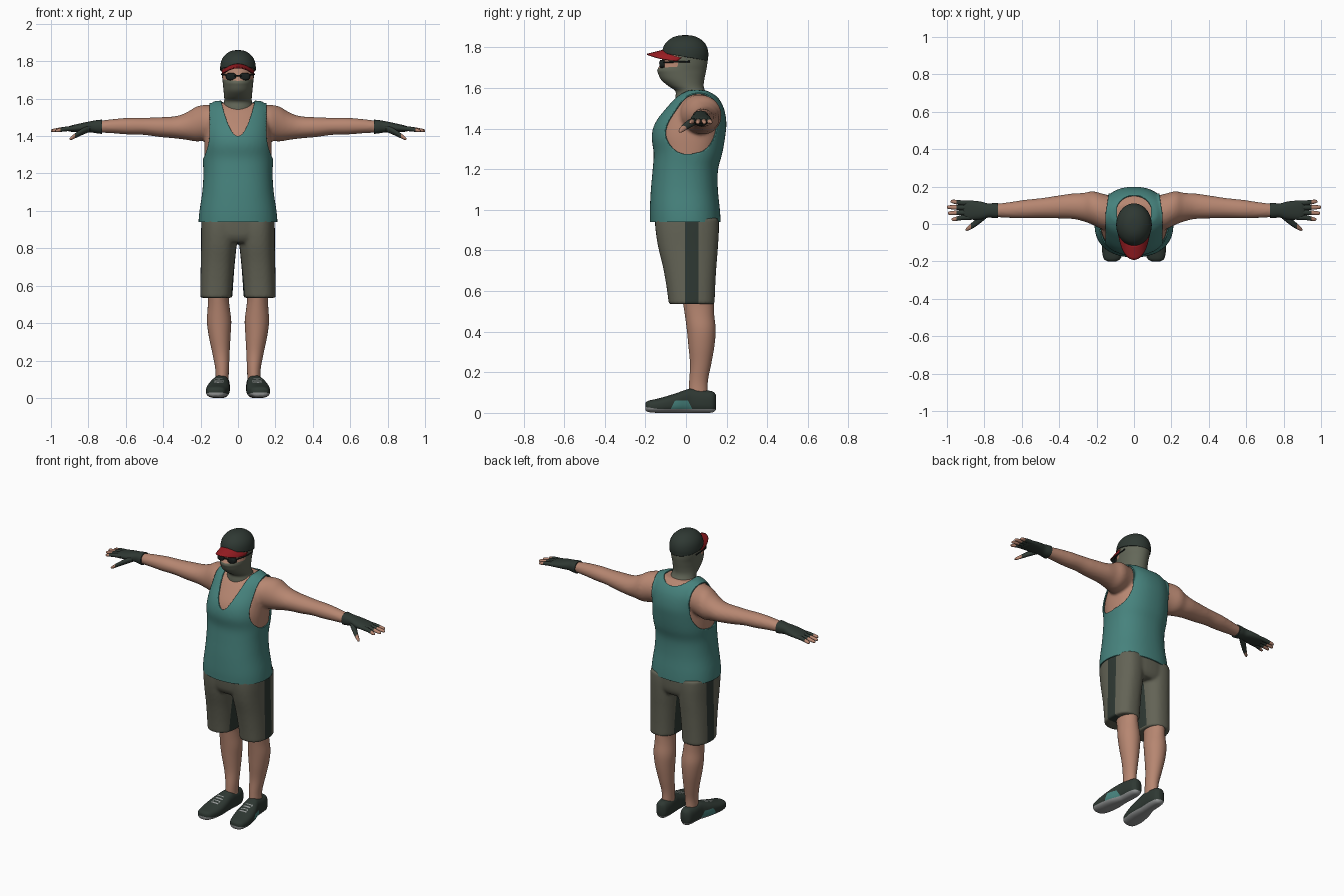
import bpy, bmesh, math
from math import sin, cos, pi, copysign

if "Cube" in bpy.data.objects:
    bpy.data.objects.remove(bpy.data.objects["Cube"])


def mat(name, r, g, b):
    m = bpy.data.materials.new(name)
    m.diffuse_color = (r, g, b, 1)
    m.use_nodes = True
    m.node_tree.nodes["Principled BSDF"].inputs["Base Color"].default_value = m.diffuse_color
    return m


SKIN = mat("skin", .47, .24, .165)
TEAL = mat("teal cloth", .062, .225, .205)
KHAKI = mat("khaki cloth", .125, .125, .092)
DARK = mat("dark green", .028, .04, .033)
MASK = mat("mask grey green", .127, .138, .1)
RED = mat("red", .31, .012, .016)
SOLE = mat("sole grey", .3, .31, .31)
LENS = mat("lens black", .01, .014, .013)


def loft(bm, rings, axis="z", sx=1, n=32, p=2.0, k=4):
    """Smooth tube through rings (t, u, v, radius_u, radius_v) along an axis."""
    pts, last = [], len(rings) - 1
    for i in range(last):
        q = rings[max(i - 1, 0)], rings[i], rings[i + 1], rings[min(i + 2, last)]
        for j in range(k):
            t = j / k
            pts.append([.5 * (2 * b + (c - a) * t + (2 * a - 5 * b + 4 * c - d) * t * t
                              + (3 * b - a - 3 * c + d) * t ** 3) for a, b, c, d in zip(*q)])
    pts.append(rings[-1])
    rows = []
    for t, u, v, ru, rv in pts:
        row = []
        for i in range(n):
            c, s = cos(2 * pi * i / n), sin(2 * pi * i / n)
            a = u + ru * copysign(abs(c) ** (2 / p), c)
            b = v + rv * copysign(abs(s) ** (2 / p), s)
            x, y, z = {"z": (a, b, t), "x": (t, a, b), "y": (a, t, b)}[axis]
            row.append(bm.verts.new((sx * x, y, z)))
        rows.append(row)
    for r0, r1 in zip(rows, rows[1:]):
        for i in range(n):
            bm.faces.new((r0[i], r0[(i + 1) % n], r1[(i + 1) % n], r1[i]))
    bm.faces.new(rows[0])
    bm.faces.new(rows[-1])
    bmesh.ops.recalc_face_normals(bm, faces=bm.faces)


def carve(bm, f, index=None):
    """Cut the surface along f = 0; colour the f > 0 side, or delete it."""
    new = []
    for e in list(bm.edges):
        a, b = f(*e.verts[0].co), f(*e.verts[1].co)
        if a * b < 0:
            new.append(bmesh.utils.edge_split(e, e.verts[0], a / (a - b))[1])
    bmesh.ops.connect_verts(bm, verts=new)
    hit = [g for g in bm.faces if f(*g.calc_center_median()) > 0]
    if index is None:
        bmesh.ops.delete(bm, geom=hit, context="FACES")
    else:
        for g in hit:
            g.material_index = index


def make(name, bm, mats, mirror=False, solid=0, offset=0):
    for f in bm.faces:
        f.smooth = True
    me = bpy.data.meshes.new(name)
    bm.to_mesh(me)
    bm.free()
    me.set_sharp_from_angle(angle=math.radians(50))
    ob = bpy.data.objects.new(name, me)
    bpy.context.collection.objects.link(ob)
    for m in mats:
        me.materials.append(m)
    if solid:
        s = ob.modifiers.new("thickness", "SOLIDIFY")
        s.thickness, s.offset, s.material_offset = solid, -1, offset
    if mirror:
        ob.modifiers.new("mirror", "MIRROR")
    return ob


def fuse(bm, size):
    """Merge overlapping lofts into one smooth skin."""
    ob = make("fuse_helper", bm, [])
    r = ob.modifiers.new("remesh", "REMESH")
    r.mode, r.voxel_size = "VOXEL", size
    s = ob.modifiers.new("smooth", "SMOOTH")
    s.factor, s.iterations = .5, 5
    me = bpy.data.meshes.new_from_object(ob.evaluated_get(bpy.context.evaluated_depsgraph_get()))
    bpy.data.objects.remove(ob)
    out = bmesh.new()
    out.from_mesh(me)
    bpy.data.meshes.remove(me)
    return out


def rows(data, inset=0):
    """(z, half width, front y, back y) to loft rings."""
    return [(z, 0, (a + b) / 2, w - inset, (b - a) / 2 - inset) for z, w, a, b in data]


# Torso and arms in one skin
bm = bmesh.new()
loft(bm, rows([(.88, .208, -.175, .17), (.94, .21, -.176, .17), (1.0, .205, -.177, .166),
               (1.1, .19, -.172, .156), (1.2, .184, -.163, .157), (1.28, .188, -.158, .178),
               (1.36, .19, -.168, .192), (1.43, .186, -.15, .198), (1.5, .18, -.1, .185),
               (1.55, .165, -.055, .155), (1.578, .13, -.01, .12)], .01), n=48, p=2.3)
arm = [(.08, .06, 1.47, .08, .085), (.16, .065, 1.472, .095, .095), (.22, .085, 1.465, .09, .094),
       (.27, .09, 1.454, .076, .075), (.33, .095, 1.447, .068, .06), (.42, .09, 1.448, .06, .053),
       (.5, .085, 1.452, .053, .046), (.58, .08, 1.453, .05, .045), (.66, .075, 1.453, .043, .039),
       (.75, .072, 1.45, .034, .031)]
for side in (1, -1):
    loft(bm, arm, "x", side)
bm = fuse(bm, .009)
shirt = bm.copy()
carve(bm, lambda x, y, z: 1 - z)
make("torso_and_arms", bm, [SKIN])


# Tank top: the skin pushed outward, with arm holes, neckline and hem cut away
def shirt_gap(x, y, z):
    arm_hole = abs(x) - (.152 + 1.7 * max(0, 1.42 - z) ** 2 - .15 * max(0, y - .05))
    blend = min(1, max(0, (y + .02) / .12))
    neck = z - (1.40 + .155 * blend + (23 - 19 * blend) * x * x)
    return max(arm_hole, neck * .5, .94 - z)


shirt.normal_update()
for v, n in [(v, v.normal.copy()) for v in shirt.verts]:
    v.co += n * .011
carve(shirt, shirt_gap)
make("tank_top", shirt, [TEAL], solid=.007)

# Shorts with dark side and inner stripes
bm = bmesh.new()
for side in (1, -1):
    loft(bm, [(.535, .116, .028, .086, .113), (.62, .113, .024, .088, .12), (.72, .108, .018, .091, .132),
              (.82, .102, .01, .095, .148), (.9, .1, .006, .097, .156), (.96, .1, .004, .095, .156)],
         "z", side, p=2.4)
loft(bm, rows([(.83, .17, -.12, .14), (.87, .194, -.145, .16), (.96, .196, -.155, .163)]), n=48, p=2.4)
bm = fuse(bm, .009)


def stripe(x, y, z):
    if abs(x) > .125:
        return .034 - abs(y - .028)
    return .055 - abs(y - .02) if abs(x) < .06 and .545 < z < .84 else -.03


carve(bm, stripe, 1)
make("shorts", bm, [KHAKI, DARK])

# Lower legs
bm = bmesh.new()
loft(bm, [(.03, .086, .06, .038, .048), (.1, .085, .06, .035, .047), (.16, .085, .062, .037, .046),
          (.24, .091, .072, .046, .052), (.33, .098, .076, .058, .064), (.41, .101, .075, .065, .071),
          (.48, .103, .067, .059, .072), (.53, .105, .062, .056, .075), (.6, .106, .055, .06, .08)])
make("lower_leg", bm, [SKIN], mirror=True)

# Shoes: grey sole, teal outer patch, laces
bm = bmesh.new()
shoe = [(-.2, .118, .03, .022, .018), (-.185, .117, .032, .045, .028), (-.14, .113, .035, .058, .035),
        (-.09, .107, .042, .062, .042), (-.04, .102, .05, .058, .05), (.0, .096, .057, .05, .057),
        (.03, .091, .06, .046, .06), (.09, .088, .056, .044, .056), (.13, .088, .054, .036, .052),
        (.147, .088, .052, .018, .038)]
loft(bm, shoe, "y", n=48, p=2.6, k=6)
carve(bm, lambda x, y, z: min(x - .115, .062 - z, y + .085 - z * .5, .04 - y - z * .5), 1)
carve(bm, lambda x, y, z: min(.024 - abs(x - .102), sin((y + .1) * 300) * .01 - .003, y + .105, -.025 - y, z - .06), 2)
carve(bm, lambda x, y, z: .02 + max(0, -y - .14) * .15 - z, 2)
make("shoe", bm, [DARK, TEAL, SOLE], mirror=True)

# Fingerless gloves with bare fingertips
bm = bmesh.new()
loft(bm, [(.728, .072, 1.45, .041, .038), (.75, .072, 1.45, .04, .036), (.78, .072, 1.45, .038, .031),
          (.82, .072, 1.447, .048, .026), (.87, .074, 1.442, .051, .02), (.9, .075, 1.439, .047, .015),
          (.915, .075, 1.437, .04, .008)], "x", p=2.3)
for y0, y1, end in ((.034, .025, .975), (.061, .058, .995), (.088, .09, 1.0), (.113, .12, .98)):
    loft(bm, [(.87, y0, 1.441, .012, .012), (.92, y0, 1.438, .0135, .0125),
              (end - .012, y1, 1.43, .01, .009), (end, y1, 1.428, .004, .004)], "x", n=16)
loft(bm, [(.79, .05, 1.442, .02, .018), (.83, .02, 1.425, .022, .018), (.865, -.008, 1.405, .017, .014),
          (.89, -.025, 1.39, .011, .01), (.9, -.03, 1.385, .004, .004)], "x", n=16)
carve(bm, lambda x, y, z: max(x - .948, min(x - .872, .005 - y)), 1)
make("glove", bm, [DARK, SKIN], mirror=True)

# Masked head with an open eye strip
bm = bmesh.new()
loft(bm, rows([(1.52, .088, -.055, .13), (1.555, .084, -.052, .115), (1.585, .074, -.053, .095),
               (1.61, .074, -.088, .087), (1.64, .077, -.122, .09), (1.67, .08, -.137, .096),
               (1.69, .082, -.141, .1), (1.72, .085, -.124, .105), (1.76, .087, -.114, .106),
               (1.8, .08, -.1, .1), (1.83, .05, -.06, .06)]), n=48)
carve(bm, lambda x, y, z: min(z - 1.695 - abs(x) * .1, 1.78 - z, -.04 - y), 1)
make("masked_head", bm, [MASK, SKIN])

# Sunglasses: two lenses, temples and a bridge
bm = bmesh.new()
loft(bm, [(-.131, .036, 1.718, .012, .008), (-.126, .036, 1.718, .026, .019),
          (-.105, .038, 1.718, .028, .02)], "y", n=24, p=2.4)
loft(bm, [(-.115, .06, 1.726, .004, .004), (-.06, .081, 1.728, .004, .004),
          (.02, .088, 1.73, .004, .004)], "y", n=8)
loft(bm, [(0, -.13, 1.723, .004, .004), (.03, -.126, 1.723, .004, .004)], "x", n=8)
make("sunglasses", bm, [LENS], mirror=True)

# Cap crown, cut on a slant
bm = bmesh.new()
loft(bm, [(1.7, 0, -.004, .091, .108), (1.74, 0, -.004, .094, .112), (1.77, 0, -.004, .095, .114),
          (1.8, 0, -.004, .09, .108), (1.825, 0, -.004, .077, .093), (1.846, 0, -.004, .054, .066),
          (1.857, 0, -.004, .029, .036), (1.86, 0, -.004, .003, .004)], n=48)
carve(bm, lambda x, y, z: 1.752 - .17 * y - z)
make("cap_crown", bm, [DARK], solid=.006)

# Cap brim: red above, dark below
bm = bmesh.new()
grid = []
for i in range(33):
    a = math.radians(-80 + 5 * i)
    line = []
    for j in range(7):
        s = j / 6
        x, y = (.09 - .004 * s) * sin(a), -.004 - .108 * cos(a) - .08 * s * cos(a) ** .8
        line.append(bm.verts.new((x, y, 1.788 - 5 * x * x - .02 * s)))
    grid.append(line)
for l0, l1 in zip(grid, grid[1:]):
    for j in range(6):
        bm.faces.new((l0[j], l0[j + 1], l1[j + 1], l1[j]))
bm.normal_update()
if sum(f.normal.z for f in bm.faces) < 0:
    bmesh.ops.reverse_faces(bm, faces=bm.faces)
make("cap_brim", bm, [RED, DARK], solid=.006, offset=1)
